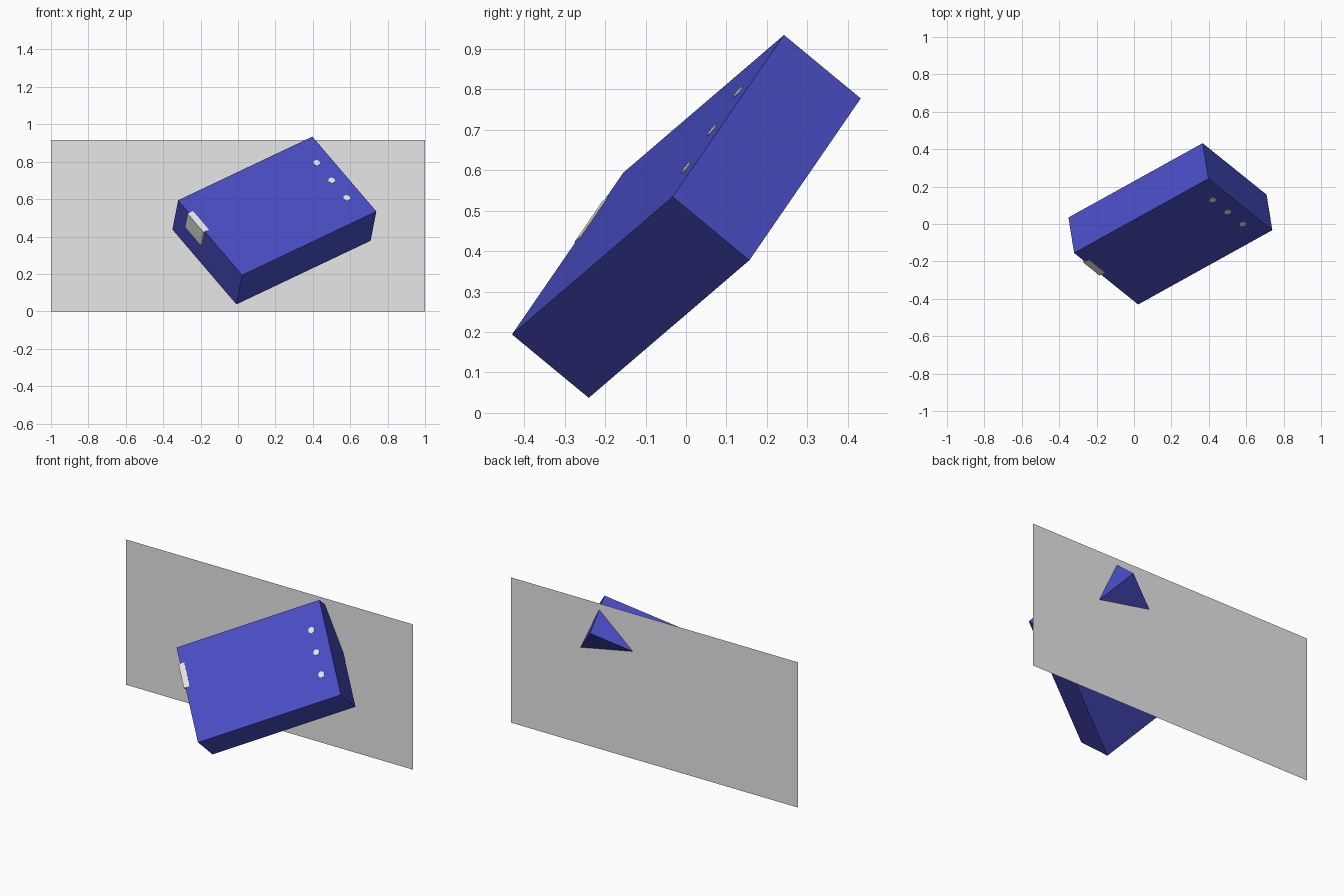
import bpy, bmesh
from mathutils import Matrix, Vector

if "Cube" in bpy.data.objects:
    bpy.data.objects.remove(bpy.data.objects["Cube"])

def material(name, rgb):
    m = bpy.data.materials.new(name)
    m.diffuse_color = (*rgb, 1)
    m.use_nodes = True
    m.node_tree.nodes["Principled BSDF"].inputs["Base Color"].default_value = m.diffuse_color
    return m

BLUE = material("blue", (0.066, 0.075, 0.55))
GREY = material("light grey", (0.8, 0.8, 0.8))

# Tilted frame of the case: origin at the upper left front corner,
# axes along its length, width and depth
U = Vector((0.717, 0.397, 0.340)).normalized()
V = Vector((0.343, -0.275, -0.400))
V = (V - U * V.dot(U)).normalized()
N = U.cross(V)
FRAME = Matrix.Translation((-0.32, -0.155, 0.594)) @ Matrix((U, V, N)).transposed().to_4x4()
LENGTH, WIDTH, DEPTH = 0.888, 0.594, 0.248

def add(name, bm, mat, frame=FRAME):
    me = bpy.data.meshes.new(name)
    bm.to_mesh(me)
    bm.free()
    me.materials.append(mat)
    ob = bpy.data.objects.new(name, me)
    ob.matrix_world = frame
    bpy.context.collection.objects.link(ob)

def box(name, lo, hi, mat):
    lo, hi = Vector(lo), Vector(hi)
    bm = bmesh.new()
    bmesh.ops.create_cube(bm, size=1, matrix=Matrix.Translation((lo + hi) / 2)
                          @ Matrix.Diagonal((*(hi - lo), 1)))
    add(name, bm, mat)

# Tilted case
box("case", (0, 0, 0), (LENGTH, WIDTH, DEPTH), BLUE)

# Small block set into the left end, flush with the front
box("end_block", (-0.01, 0.17 * WIDTH, -0.001), (0.026, 0.42 * WIDTH, 0.46 * DEPTH), GREY)

# Row of three round buttons on the front
for i in range(3):
    bm = bmesh.new()
    centre = (0.903 * LENGTH, (0.27 + 0.234 * i) * WIDTH, 0)
    bmesh.ops.create_cone(bm, cap_ends=True, segments=24, radius1=0.018, radius2=0.018,
                          depth=0.004, matrix=Matrix.Translation(centre))
    add(f"button_{i + 1}", bm, GREY)

# Flat upright panel behind, pierced by one corner of the case
bm = bmesh.new()
bm.faces.new([bm.verts.new(p) for p in
              ((-1, 0.313, 0), (1, 0.313, 0), (1, 0.313, 0.915), (-1, 0.313, 0.915))])
add("back_panel", bm, GREY, Matrix())
